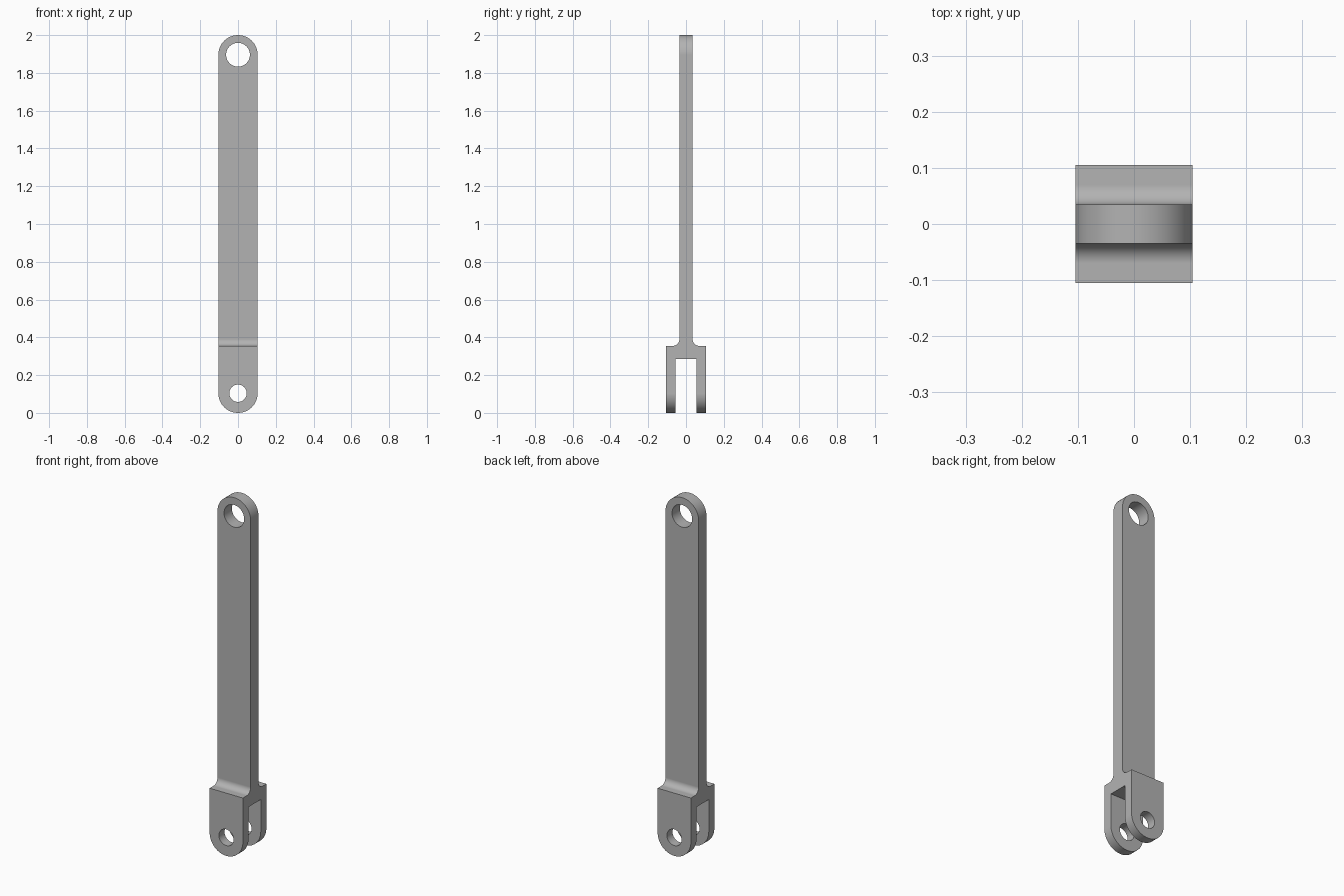
import bpy, bmesh, math
from mathutils import Vector

cube = bpy.data.objects.get("Cube")
if cube:
    bpy.data.objects.remove(cube, do_unlink=True)

HALF_W = 0.104                  # half width of the link, also its end radius
BAR, FORK, SLOT = 0.035, 0.105, 0.055   # half depths
FORK_TOP, SLOT_TOP, FILLET = 0.355, 0.285, 0.035
TOP_Z, LOW_Z = 2 - HALF_W, HALF_W       # pin centres

steel = bpy.data.materials.new("plain_grey")
steel.use_nodes = True
grey = (0.45, 0.45, 0.45, 1)
steel.diffuse_color = grey
steel.node_tree.nodes["Principled BSDF"].inputs["Base Color"].default_value = grey


def arc(cx, cz, r, start, end, steps):
    """Points along an arc, angles in degrees."""
    angles = [math.radians(start + (end - start) * i / steps) for i in range(steps + 1)]
    return [(cx + r * math.cos(a), cz + r * math.sin(a)) for a in angles]


def prism(name, points, axis, half):
    """Extrude a closed outline symmetrically along x or y."""
    bm = bmesh.new()
    along = Vector((1, 0, 0)) if axis == "x" else Vector((0, 1, 0))
    across = Vector((0, 1, 0)) if axis == "x" else Vector((1, 0, 0))
    verts = [bm.verts.new(across * u + Vector((0, 0, z)) - along * half) for u, z in points]
    face = bm.faces.new(verts)
    moved = bmesh.ops.extrude_face_region(bm, geom=[face])["geom"]
    bmesh.ops.translate(bm, vec=along * half * 2,
                        verts=[g for g in moved if isinstance(g, bmesh.types.BMVert)])
    bmesh.ops.recalc_face_normals(bm, faces=bm.faces)
    mesh = bpy.data.meshes.new(name)
    bm.to_mesh(mesh)
    bm.free()
    mesh.materials.append(steel)
    obj = bpy.data.objects.new(name, mesh)
    bpy.context.collection.objects.link(obj)
    return obj


def cut(target, tool, operation):
    """Apply a boolean and discard the tool."""
    tool.hide_render = True
    mod = target.modifiers.new("cut", "BOOLEAN")
    mod.operation, mod.solver, mod.object = operation, "EXACT", tool
    bpy.context.view_layer.objects.active = target
    bpy.ops.object.modifier_apply(modifier=mod.name)
    bpy.data.objects.remove(tool, do_unlink=True)


# Side outline: flat bar, filleted shoulders and two fork prongs
fillet = arc(BAR + FILLET, FORK_TOP + FILLET, FILLET, 180, 270, 12)
right = [(BAR, 2.1)] + fillet + [(FORK, FORK_TOP), (FORK, -0.1), (SLOT, -0.1), (SLOT, SLOT_TOP)]
outline = right + [(-y, z) for y, z in reversed(right)]
link = prism("fork_end_link", outline, "x", 0.2)

# Front outline: straight sides with rounded ends
rounded = arc(0, TOP_Z, HALF_W, 0, 180, 40) + arc(0, LOW_Z, HALF_W, 180, 360, 40)
cut(link, prism("rounded_envelope", rounded, "y", 0.3), "INTERSECT")

# Pin holes
for name, z, r in (("top_pin_hole", TOP_Z, 0.063), ("fork_pin_hole", LOW_Z, 0.046)):
    cut(link, prism(name, arc(0, z, r, 0, 360, 48)[:-1], "y", 0.3), "DIFFERENCE")

# Smooth curved faces, crisp corners
bpy.ops.object.select_all(action="DESELECT")
link.select_set(True)
bpy.context.view_layer.objects.active = link
bpy.ops.object.shade_smooth_by_angle(angle=math.radians(30))
weighted = link.modifiers.new("even_normals", "WEIGHTED_NORMAL")
weighted.keep_sharp = True
